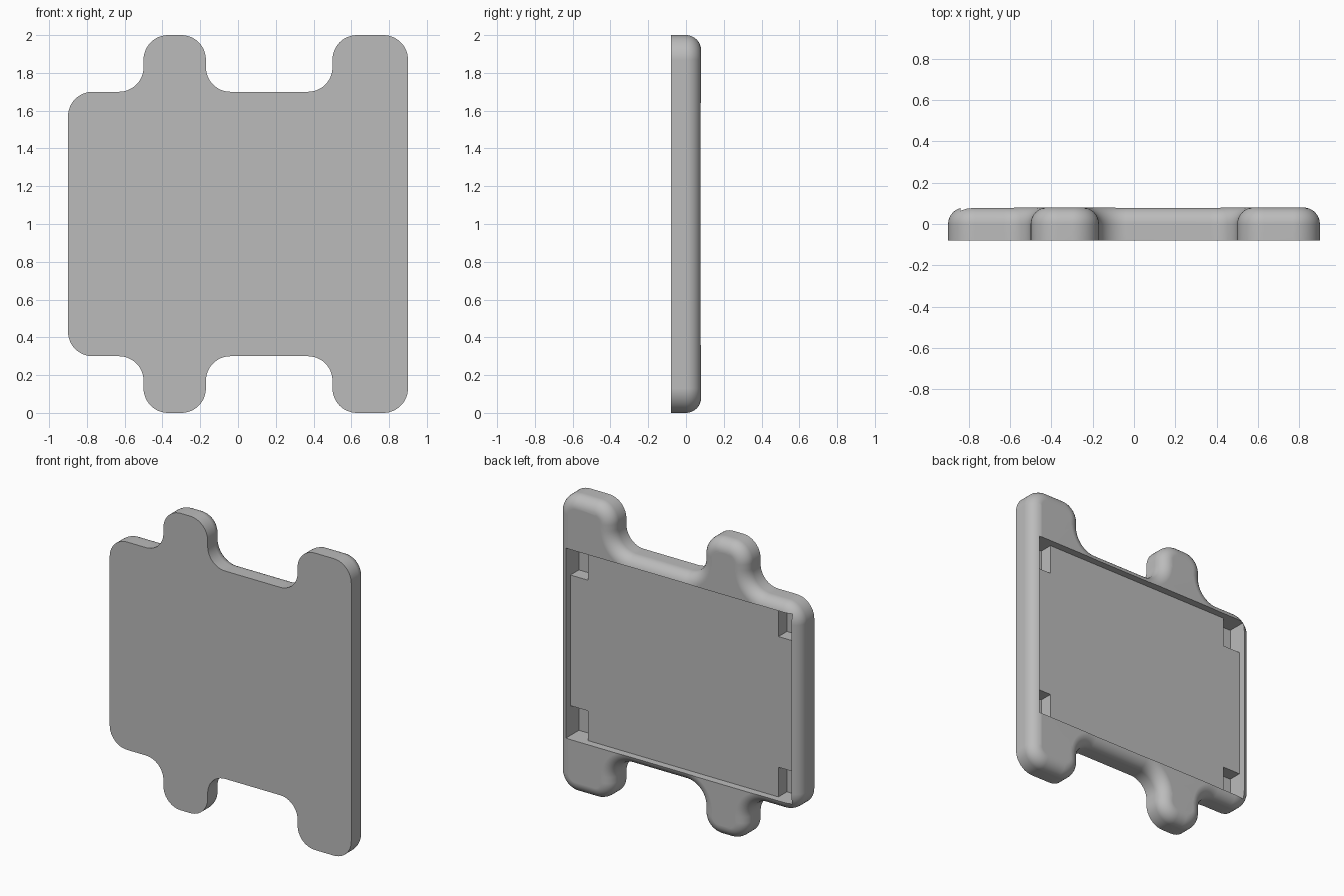
import bpy, bmesh, math
from mathutils import Vector

if "Cube" in bpy.data.objects:
    bpy.data.objects.remove(bpy.data.objects["Cube"])

BACK, FRONT, EDGE = 0.08, -0.08, 0.08
R, ARC = 0.13, 12

grey = bpy.data.materials.new("plain grey")
grey.use_nodes = True
colour = (0.5, 0.5, 0.5, 1)
grey.diffuse_color = colour
grey.node_tree.nodes["Principled BSDF"].inputs["Base Color"].default_value = colour

# Corners of the upper half of the outline, left to right; the lower half mirrors it
upper = [(-0.9, 1.7), (-0.5, 1.7), (-0.5, 2), (-0.17, 2), (-0.17, 1.7),
         (0.5, 1.7), (0.5, 2), (0.9, 2)]
corners = [Vector(p) for p in upper + [(x, 2 - z) for x, z in reversed(upper)]]


def outline(inset):
    """Rounded outline, moved inwards by inset; arc centres stay fixed."""
    points = []
    for i, c in enumerate(corners):
        a = (corners[i - 1] - c).normalized()
        b = (corners[(i + 1) % len(corners)] - c).normalized()
        convex = a.x * b.y - a.y * b.x > 0
        radius = R - inset if convex else R + inset
        centre = c + (a + b) * R
        for k in range(ARC + 1):
            t = math.pi / 2 * k / ARC
            points.append(centre - (b * math.cos(t) + a * math.sin(t)) * radius)
    return points


def new_object(name, bm):
    bmesh.ops.recalc_face_normals(bm, faces=bm.faces)
    mesh = bpy.data.meshes.new(name)
    bm.to_mesh(mesh)
    bm.free()
    mesh.materials.append(grey)
    obj = bpy.data.objects.new(name, mesh)
    bpy.context.collection.objects.link(obj)
    return obj


def box(x0, x1, y0, y1, z0, z1):
    bm = bmesh.new()
    bmesh.ops.create_cube(bm, size=1)
    for v in bm.verts:
        v.co = ((x0 + x1) / 2 + v.co.x * (x1 - x0),
                (y0 + y1) / 2 + v.co.y * (y1 - y0),
                (z0 + z1) / 2 + v.co.z * (z1 - z0))
    return new_object("cutter", bm)


def cylinder(x, z, radius, y0, y1):
    bm = bmesh.new()
    bmesh.ops.create_cone(bm, cap_ends=True, segments=40, radius1=radius,
                          radius2=radius, depth=y1 - y0)
    for v in bm.verts:
        v.co = (x + v.co.x, (y0 + y1) / 2 + v.co.z, z + v.co.y)
    return new_object("cutter", bm)


# Plate with a rounded back edge
bm = bmesh.new()
levels = [(0, FRONT)]
for k in range(9):
    t = math.pi / 2 * k / 8
    levels.append((EDGE * (1 - math.cos(t)), BACK - EDGE + EDGE * math.sin(t)))
rings = [[bm.verts.new((p.x, y, p.y)) for p in outline(inset)] for inset, y in levels]
for low, high in zip(rings, rings[1:]):
    for i in range(len(low)):
        bm.faces.new((low[i - 1], low[i], high[i], high[i - 1]))
bm.faces.new(rings[0])
bm.faces.new(rings[-1])
plate = new_object("mounting_plate", bm)


def cut(cutter):
    cutter.hide_render = True
    mod = plate.modifiers.new("cut", "BOOLEAN")
    mod.operation, mod.solver, mod.object = "DIFFERENCE", "EXACT", cutter
    bpy.ops.object.modifier_apply(modifier=mod.name)
    bpy.data.objects.remove(cutter)


bpy.ops.object.select_all(action="DESELECT")
plate.select_set(True)
bpy.context.view_layer.objects.active = plate

# Shallow back recess, then a deep pocket in each of its corners
W, H = 0.84, 0.64
cut(box(-W, W, 0.03, 0.2, 1 - H, 1 + H))
for sx in (-1, 1):
    for sz in (-1, 1):
        xs = sorted((sx * W, sx * 0.71))
        zs = sorted((1 + sz * H, 1 + sz * 0.44))
        cut(box(*xs, -0.06, 0.2, *zs))

# Counterbored screw holes in the lugs
for x in (-0.335, 0.665):
    for z in (0.167, 1.833):
        cut(cylinder(x, z, 0.046, -0.2, 0.2))
        cut(cylinder(x, z, 0.087, 0.0, 0.2))

bpy.ops.object.shade_smooth_by_angle(angle=math.radians(30))
weighted = plate.modifiers.new("even shading", "WEIGHTED_NORMAL")
weighted.keep_sharp = True
